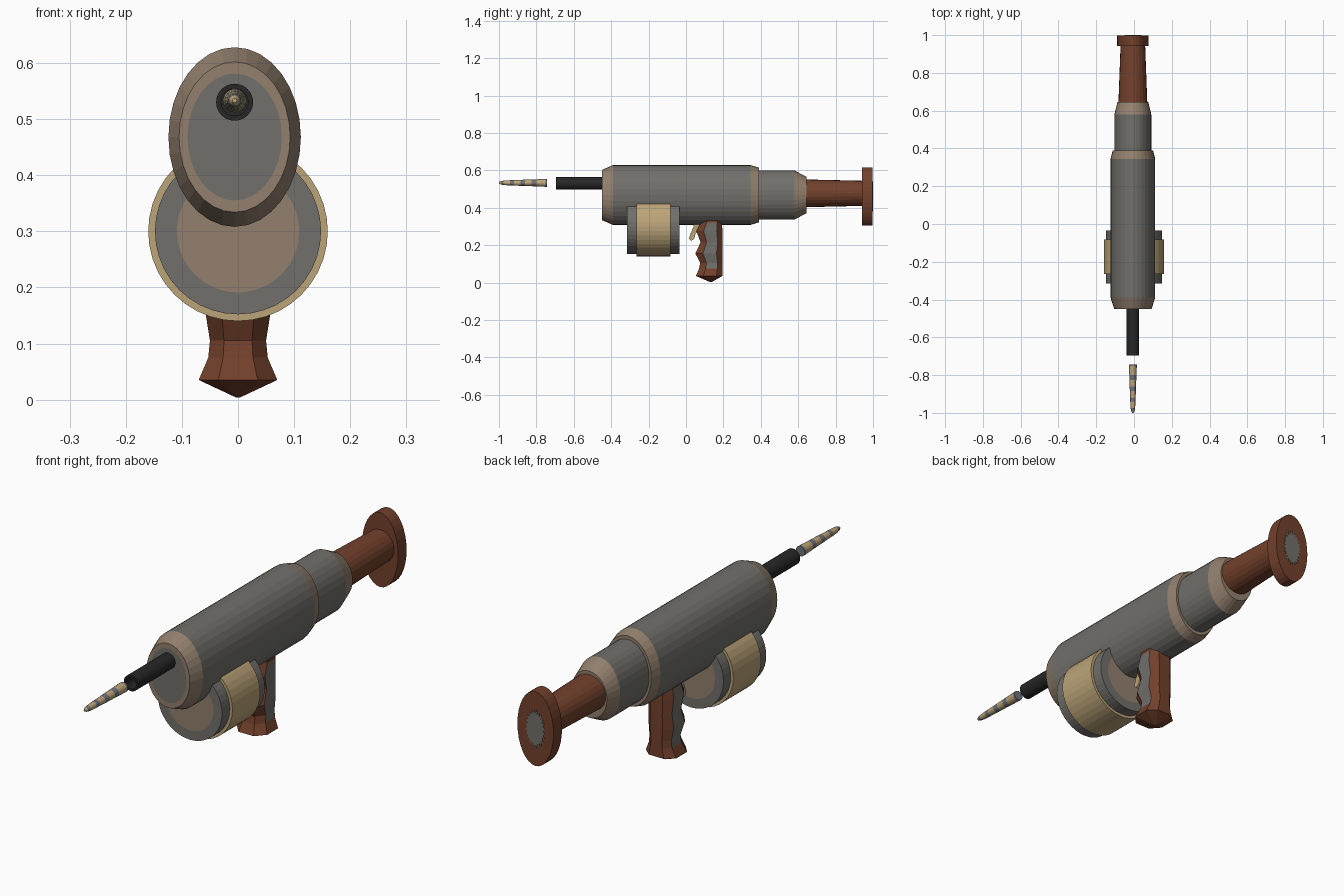
import bpy, bmesh, math

if "Cube" in bpy.data.objects:
    bpy.data.objects.remove(bpy.data.objects["Cube"])

CX = -0.006   # centre line of the tube parts


def material(name, rgb):
    m = bpy.data.materials.new(name)
    m.diffuse_color = (*rgb, 1)
    m.use_nodes = True
    m.node_tree.nodes["Principled BSDF"].inputs["Base Color"].default_value = m.diffuse_color
    return m


GREY = material("grey metal", (0.165, 0.16, 0.145))
TAN = material("dull tan", (0.29, 0.215, 0.155))
BRASS = material("brass", (0.50, 0.37, 0.19))
WOOD = material("brown wood", (0.17, 0.052, 0.025))
BLACK = material("black metal", (0.02, 0.02, 0.02))
BLUE = material("blue grey", (0.16, 0.17, 0.20))


def finish(name, bm, mats):
    bmesh.ops.recalc_face_normals(bm, faces=bm.faces[:])
    me = bpy.data.meshes.new(name)
    bm.to_mesh(me)
    bm.free()
    for m in mats:
        me.materials.append(m)
    ob = bpy.data.objects.new(name, me)
    bpy.context.collection.objects.link(ob)
    return ob


def loft(name, rings, bands, mats, cap=(0, 0)):
    """Join point rings; bands gives a material index per band (or a function of band, side)."""
    bm = bmesh.new()
    vs = [[bm.verts.new(p) for p in r] for r in rings]
    n = len(vs[0])
    for b in range(len(vs) - 1):
        for i in range(n):
            j = (i + 1) % n
            f = bm.faces.new((vs[b][i], vs[b][j], vs[b + 1][j], vs[b + 1][i]))
            f.material_index = bands(b, i) if callable(bands) else bands[b]
    for ring, c in ((vs[0], cap[0]), (vs[-1], cap[1])):
        f = bm.faces.new(ring)
        f.material_index = c
    return finish(name, bm, mats)


def tube(name, profile, bands, mats, x=CX, z=0.468, n=32, cap=(0, 0)):
    """Elliptical lathe along y; profile rows are (y, x radius, z radius)."""
    rings = [[(x + rx * math.cos(a), y, z + rz * math.sin(a))
              for a in (2 * math.pi * i / n for i in range(n))] for y, rx, rz in profile]
    return loft(name, rings, bands, mats, cap)


# Main body: front collar, long tube, step, rear tube, rear collar
tube("body", [(-0.45, 0.084, 0.113), (-0.45, 0.099, 0.134), (-0.39, 0.118, 0.16),
              (0.345, 0.118, 0.16), (0.39, 0.107, 0.146), (0.39, 0.0975, 0.131),
              (0.58, 0.0975, 0.131), (0.645, 0.082, 0.097)],
     [1, 1, 0, 1, 1, 0, 1], [GREY, TAN], cap=(0, 1))

# Stock and butt plate
tube("stock", [(0.60, 0.078, 0.075), (0.95, 0.065, 0.067)], [0], [WOOD], z=0.477, n=24)
tube("butt_plate", [(0.942, 0.083, 0.155), (0.998, 0.083, 0.155)], [0], [WOOD], z=0.46)

# Spiky grey inlay on the butt plate
star = []
for i in range(48):
    a, k = 2 * math.pi * i / 48, (1 if i % 2 else 0.8)
    star.append((CX + 0.045 * k * math.cos(a), 0.08 * k * math.sin(a) + 0.46))
loft("butt_inlay", [[(x, y, z) for x, z in star] for y in (0.995, 1.0)], [0], [GREY])

# Barrel with open muzzle
tube("barrel", [(-0.44, 0.033, 0.033), (-0.695, 0.033, 0.033),
                (-0.695, 0.024, 0.024), (-0.50, 0.024, 0.024)],
     [0, 0, 0], [BLACK], z=0.53, n=24)

# Banded round in front of the muzzle
tube("round", [(y, r, r) for y, r in ((-0.743, 0.021), (-0.752, 0.021), (-0.80, 0.019),
                                      (-0.825, 0.018), (-0.86, 0.017), (-0.885, 0.016),
                                      (-0.92, 0.0145), (-0.94, 0.014), (-0.975, 0.012),
                                      (-0.99, 0.009), (-1.0, 0.004))],
     [1, 0, 1, 0, 1, 0, 1, 0, 1, 0], [BRASS, BLUE], z=0.533, n=16, cap=(1, 0))

# Drum magazine: end discs, grey rims, wide brass band
tube("drum", [(y, r, r) for y, r in ((-0.316, 0.109), (-0.316, 0.148), (-0.265, 0.148),
                                     (-0.265, 0.16), (-0.083, 0.16), (-0.083, 0.148),
                                     (-0.035, 0.148), (-0.035, 0.109))],
     [0, 0, 2, 2, 2, 0, 0], [GREY, TAN, BRASS], x=0, z=0.30, n=40, cap=(1, 1))

# Grip: eight-sided sections (z, front y, back y, half width)
sections = [(0.004, 0.125, 0.14, 0.004), (0.035, 0.053, 0.195, 0.07), (0.075, 0.07, 0.195, 0.053),
            (0.105, 0.076, 0.195, 0.05), (0.155, 0.05, 0.195, 0.058), (0.215, 0.078, 0.195, 0.054),
            (0.275, 0.055, 0.195, 0.058), (0.32, 0.08, 0.192, 0.056), (0.36, 0.09, 0.185, 0.054)]
rings = []
for z, f, b, w in sections:
    d = b - f
    y1, y2, h = f + 0.28 * d, b - 0.22 * d, 0.5 * w
    rings.append([(h, f, z), (w, y1, z), (w, y2, z), (h, b, z),
                  (-h, b, z), (-w, y2, z), (-w, y1, z), (-h, f, z)])
loft("grip", rings, lambda b, i: 1 if i in (1, 5) and 2 <= b <= 6 else 0, [WOOD, GREY])

# Curved trigger
side = [(0.015, 0.235), (0.028, 0.222), (0.045, 0.235), (0.05, 0.26), (0.072, 0.28),
        (0.072, 0.33), (0.035, 0.33), (0.042, 0.30), (0.025, 0.265)]
loft("trigger", [[(x, y, z) for y, z in side] for x in (-0.012, 0.012)], [0], [BRASS])
